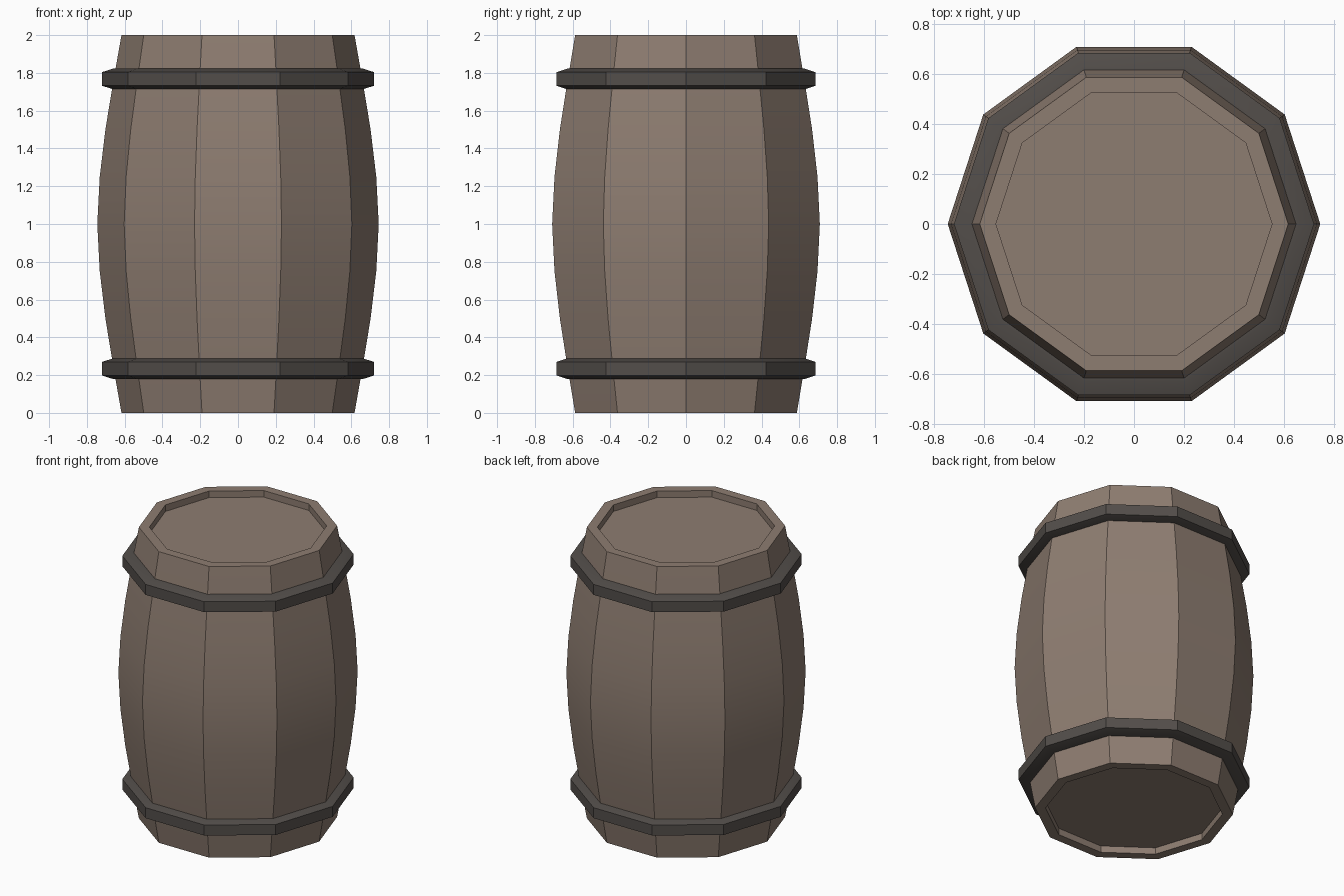
import bpy, bmesh, math

if "Cube" in bpy.data.objects:
    bpy.data.objects.remove(bpy.data.objects["Cube"])

SIDES = 10


def material(name, rgb):
    m = bpy.data.materials.new(name)
    m.diffuse_color = (*rgb, 1)
    m.use_nodes = True
    m.node_tree.nodes["Principled BSDF"].inputs["Base Color"].default_value = m.diffuse_color
    return m


def lathe(name, profile, mat, ring=False):
    """Spin an (r, z) profile into a ten-sided solid; cap the ends or close into a ring."""
    bm = bmesh.new()
    rows = [[bm.verts.new((r * math.cos(2 * math.pi * i / SIDES),
                           r * math.sin(2 * math.pi * i / SIDES), z))
             for i in range(SIDES)] for r, z in profile]
    pairs = list(zip(rows, rows[1:]))
    if ring:
        pairs.append((rows[-1], rows[0]))
    else:
        bm.faces.new(rows[0])
        bm.faces.new(rows[-1])
    for a, b in pairs:
        for i in range(SIDES):
            j = (i + 1) % SIDES
            bm.faces.new((a[i], a[j], b[j], b[i]))
    bmesh.ops.recalc_face_normals(bm, faces=bm.faces)
    me = bpy.data.meshes.new(name)
    bm.to_mesh(me)
    bm.free()
    me.materials.append(mat)
    ob = bpy.data.objects.new(name, me)
    bpy.context.collection.objects.link(ob)
    bpy.context.view_layer.objects.active = ob
    ob.select_set(True)
    bpy.ops.object.shade_smooth_by_angle(angle=math.radians(25))
    ob.select_set(False)
    return ob


wood = material("wood", (0.27, 0.205, 0.165))
iron = material("iron", (0.085, 0.075, 0.068))

# Bulging body with a recessed head at each end
lower = [(0.552, 0.045), (0.552, 0), (0.617, 0), (0.661, 0.25), (0.702, 0.5), (0.732, 0.75)]
upper = [(r, 2 - z) for r, z in reversed(lower)]
lathe("barrel_body", lower + [(0.745, 1)] + upper, wood)

# Chamfered hoops
for name, z in (("lower_hoop", 0.234), ("upper_hoop", 1.768)):
    lathe(name, [(0.64, z - 0.055), (0.66, z - 0.055), (0.72, z - 0.036),
                 (0.72, z + 0.036), (0.66, z + 0.055), (0.64, z + 0.055)], iron, ring=True)
